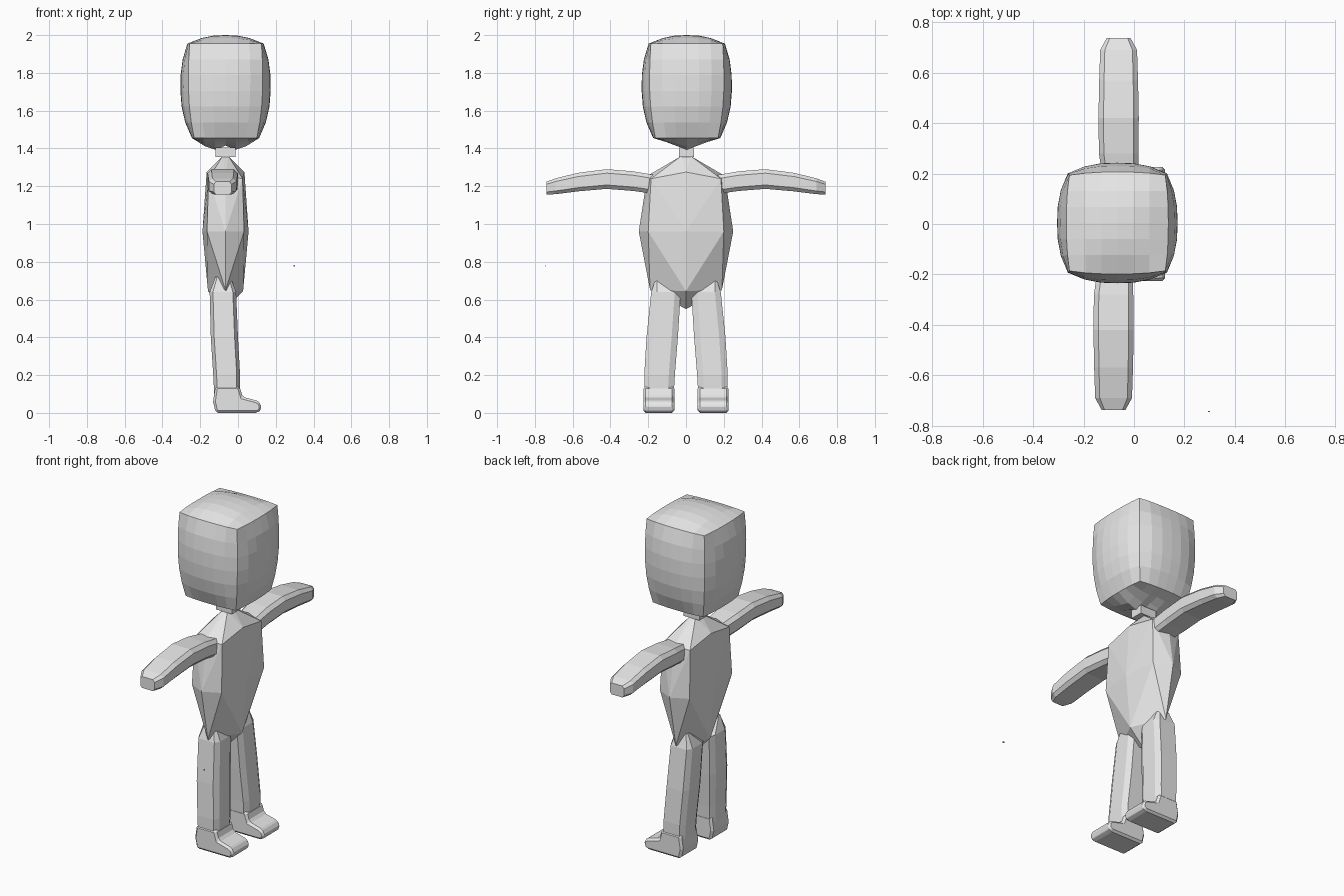
import bpy, bmesh
from mathutils import Vector

if "Cube" in bpy.data.objects:
    bpy.data.objects.remove(bpy.data.objects["Cube"])

CX = -0.066  # depth centre of the figure, which faces +x

grey = bpy.data.materials.new("plain grey")
grey.diffuse_color = (0.8, 0.8, 0.8, 1)
grey.use_nodes = True
grey.node_tree.nodes["Principled BSDF"].inputs["Base Color"].default_value = grey.diffuse_color


def finish(bm, name, bevel=0):
    bmesh.ops.recalc_face_normals(bm, faces=bm.faces)
    mesh = bpy.data.meshes.new(name)
    bm.to_mesh(mesh)
    bm.free()
    mesh.materials.append(grey)
    ob = bpy.data.objects.new(name, mesh)
    bpy.context.collection.objects.link(ob)
    if bevel:
        mod = ob.modifiers.new("bevel", 'BEVEL')
        mod.width = bevel
        mod.segments = 1
    return ob


def box(name, centre, size):
    bm = bmesh.new()
    bmesh.ops.create_cube(bm, size=1)
    for v in bm.verts:
        v.co = Vector(centre) + Vector([a * b for a, b in zip(v.co, size)])
    return finish(bm, name)


def loft(name, rings, along, side):
    """Chamfered limb; ring = (position along, centre a, centre b, half a, half b)."""
    bm = bmesh.new()
    loops = []
    shape = [(1, .6), (.75, 1), (-.75, 1), (-1, .6), (-1, -.6), (-.75, -1), (.75, -1), (1, -.6)]
    for t, ca, cb, ha, hb in rings:
        loop = []
        for u, w in shape:
            a, b = ca + u * ha, cb + w * hb
            p = (a, t * side, b) if along == 'y' else (a, b * side, t)
            loop.append(bm.verts.new(p))
        loops.append(loop)
    for r, s in zip(loops, loops[1:]):
        for i in range(8):
            j = (i + 1) % 8
            bm.faces.new((r[i], r[j], s[j], s[i]))
    bm.faces.new(loops[0])
    bm.faces.new(loops[-1])
    return finish(bm, name)


# Head: a gridded cube whose six faces swell while its edges stay crisp
def swell(u):
    return 1 - abs(u) ** 2.6


bm = bmesh.new()
bmesh.ops.create_cube(bm, size=2)
bmesh.ops.subdivide_edges(bm, edges=bm.edges[:], cuts=5, use_grid_fill=True)
for v in bm.verts:
    x, y, z = v.co
    half = 0.196 - 0.012 * z * z + 0.006 * z
    bulge = 0.012 + 0.031 * swell(z)
    if z < 0:
        half -= 0.012 * z * z
    px, py, pz = x * half, y * half, 1.705 + 0.25 * z
    if abs(x) > 0.99:
        px += x * bulge * swell(y)
    if abs(y) > 0.99:
        py += y * bulge * swell(x)
    if z > 0.99:
        pz += 0.045 * swell(x) * swell(y)
    if z < -0.99:
        pz -= 0.065 * swell(x) * (1 - abs(y))
        if abs(x) < 0.1:  # shallow groove over the neck
            pz += 0.025 * (1 - abs(y))
    v.co = (CX + px, 0.004 + py, pz)
finish(bm, "head")

# Neck
box("neck", (CX, 0.003, 1.38), (0.106, 0.078, 0.05))

# Torso: faceted hull from rings of points, tapering to the hips
bm = bmesh.new()
points = [(CX, 0, 0.55)]
for s in (-1, 1):
    points += [(CX, s * 0.19, 0.65), (CX + s * 0.093, 0, 0.645),
               (CX, s * 0.25, 0.96), (CX + s * 0.122, 0, 0.96),
               (CX, s * 0.205, 1.255), (CX + s * 0.1, 0, 1.275),
               (CX, s * 0.025, 1.36)]
    for d in (-1, 1):
        points += [(CX + d * 0.098, s * 0.2, 0.96), (CX + d * 0.09, s * 0.185, 1.24),
                   (CX + d * 0.015, s * 0.025, 1.36)]
for p in points:
    bm.verts.new(p)
bmesh.ops.convex_hull(bm, input=bm.verts[:])
bmesh.ops.dissolve_limit(bm, angle_limit=0.05, verts=bm.verts[:], edges=bm.edges[:])
finish(bm, "torso")

for side, label in ((-1, "right"), (1, "left")):
    # Arm: gently arched, with a blunt hand
    shift = 0.01 * side
    arm = [(0.135, 0.045, 1.205, 0.04, 0.035), (0.17, 0.062, 1.21, 0.07, 0.05),
           (0.28, 0.07, 1.227, 0.078, 0.052), (0.42, 0.07, 1.238, 0.08, 0.052),
           (0.57, 0.07, 1.222, 0.077, 0.049), (0.69, 0.07, 1.2, 0.073, 0.042),
           (0.738, 0.07, 1.19, 0.047, 0.034)]
    loft(label + "_arm", [(t, -0.001 - a + shift, b, ha, hb) for t, a, b, ha, hb in arm], 'y', side)

    # Leg: splayed outwards, peaked at the hip
    leg = [(0.72, -0.08, 0.145, 0.04, 0.012), (0.64, -0.08, 0.106, 0.07, 0.078),
           (0.4, -0.072, 0.126, 0.072, 0.083), (0.2, -0.06, 0.14, 0.071, 0.081),
           (0.06, -0.058, 0.144, 0.066, 0.077)]
    loft(label + "_leg", leg, 'z', side)

    # Foot: side outline extruded across and chamfered
    outline = [(-0.118, 0), (0.105, 0), (0.125, 0.02), (0.12, 0.05), (0.1, 0.065),
               (0.025, 0.085), (0.008, 0.14), (-0.12, 0.14), (-0.132, 0.06)]
    bm = bmesh.new()
    face = bm.faces.new([bm.verts.new((x, side * 0.062, z)) for x, z in outline])
    ext = bmesh.ops.extrude_face_region(bm, geom=[face])
    for v in ext["geom"]:
        if isinstance(v, bmesh.types.BMVert):
            v.co.y = side * 0.226
    finish(bm, label + "_foot", 0.012)

# Tiny loose chip floating beside the figure
box("loose_chip", (0.297, -0.743, 0.78), (0.008, 0.004, 0.008))
